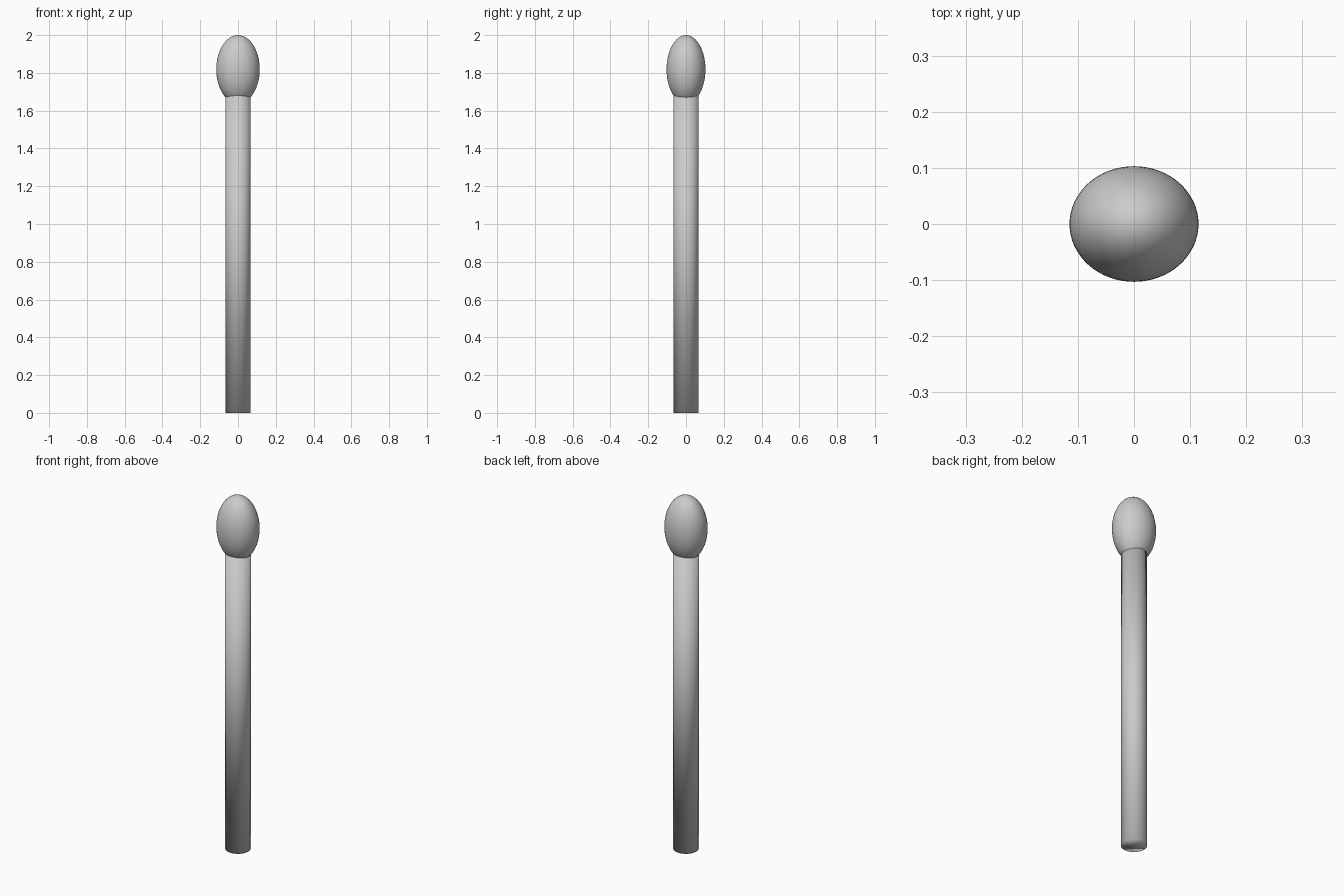
import bpy

if "Cube" in bpy.data.objects:
    bpy.data.objects.remove(bpy.data.objects["Cube"])

STICK_R = 0.066
STICK_TOP = 1.72
HEAD_RADII = (0.115, 0.103, 0.181)

# Straight round stick, its top hidden inside the head
bpy.ops.mesh.primitive_cylinder_add(vertices=48, radius=STICK_R, depth=STICK_TOP,
                                    location=(0, 0, STICK_TOP / 2))
stick = bpy.context.object
stick.name = "stick"
bpy.ops.object.shade_smooth()

# Egg-shaped head, slightly flattened front to back
bpy.ops.mesh.primitive_uv_sphere_add(segments=64, ring_count=32, radius=1,
                                     location=(0, 0, 2 - HEAD_RADII[2]))
head = bpy.context.object
head.name = "head"
head.scale = HEAD_RADII
bpy.ops.object.transform_apply(location=False, rotation=False, scale=True)
bpy.ops.object.shade_smooth()
